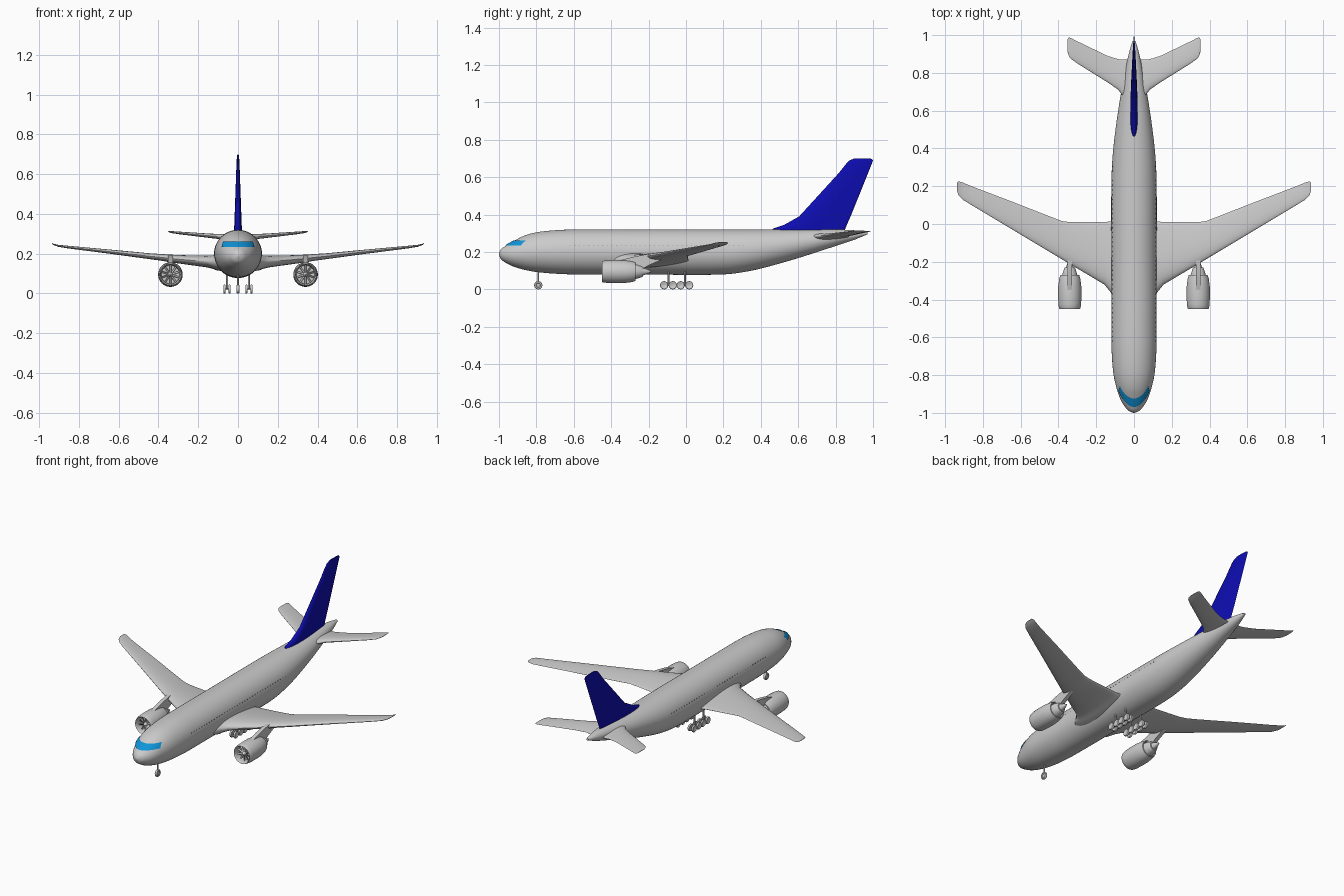
import bpy, bmesh, math
from mathutils import Matrix, Vector

if "Cube" in bpy.data.objects:
    bpy.data.objects.remove(bpy.data.objects["Cube"])


def material(name, rgb):
    m = bpy.data.materials.new(name)
    m.use_nodes = True
    m.diffuse_color = (*rgb, 1)
    m.node_tree.nodes["Principled BSDF"].inputs["Base Color"].default_value = (*rgb, 1)
    return m


GREY = material("light_grey", (0.6, 0.6, 0.6))
DARK = material("window_grey", (0.3, 0.3, 0.3))
BLUE = material("deep_blue", (0.004, 0.004, 0.45))
GLASS = material("sky_blue_glass", (0.005, 0.3, 0.7))


def finish(name, bm, mat, mirror=False, angle=40):
    bmesh.ops.recalc_face_normals(bm, faces=bm.faces[:])
    me = bpy.data.meshes.new(name)
    bm.to_mesh(me)
    bm.free()
    me.materials.append(mat)
    ob = bpy.data.objects.new(name, me)
    bpy.context.collection.objects.link(ob)
    if mirror:
        ob.modifiers.new("Mirror", 'MIRROR')
    bpy.ops.object.select_all(action='DESELECT')
    ob.select_set(True)
    bpy.context.view_layer.objects.active = ob
    bpy.ops.object.shade_smooth_by_angle(angle=math.radians(angle))
    return ob


def loft(bm, rings, caps=True):
    loops = [[bm.verts.new(p) for p in r] for r in rings]
    n = len(loops[0])
    for a, b in zip(loops, loops[1:]):
        for i in range(n):
            j = (i + 1) % n
            bm.faces.new((a[i], a[j], b[j], b[i]))
    if caps:
        bm.faces.new(loops[0])
        bm.faces.new(loops[-1])


def lathe(bm, profile, center, axis='Y', n=32):
    """Spin (radius, along) pairs round an axis through center."""
    rings = []
    for r, h in profile:
        ring = []
        for i in range(n):
            a = 2 * math.pi * i / n
            u, v = r * math.cos(a), r * math.sin(a)
            p = {'X': (h, u, v), 'Y': (u, h, v), 'Z': (u, v, h)}[axis]
            ring.append(Vector(center) + Vector(p))
        rings.append(ring)
    loft(bm, rings)


def airfoil(name, stations, mat, upright=False, mirror=False, n=28):
    """Stations are (span, leading y, trailing y, offset, thickness)."""
    bm = bmesh.new()
    rings = []
    for span, le, te, off, thick in stations:
        ring = []
        for i in range(n):
            a = 2 * math.pi * i / n
            c = (1 - math.cos(a)) / 2
            t = off + math.sin(a) * thick * 0.75 * (1 - 0.65 * c)
            y = le + c * (te - le)
            ring.append((t, y, span) if upright else (span, y, t))
        rings.append(ring)
    loft(bm, rings)
    return finish(name, bm, mat, mirror)


# Fuselage stations: y, bottom, top, half width
BODY = [(-1, .185, .195, .004), (-.99, .162, .214, .027), (-.965, .143, .232, .05),
        (-.93, .125, .253, .071), (-.87, .106, .285, .092), (-.8, .093, .305, .108),
        (-.7, .084, .316, .117), (-.6, .08, .32, .12), (-.2, .079, .32, .12),
        (.2, .08, .32, .12), (.35, .1, .32, .114), (.5, .138, .32, .098),
        (.65, .183, .32, .076), (.8, .232, .32, .049), (.9, .265, .316, .028),
        (.97, .294, .306, .008)]


def section(y):
    """Smoothly interpolated centre height, half height and half width."""
    k = max(i for i in range(len(BODY) - 1) if BODY[i][0] <= y or i == 0)
    p, q = BODY[k], BODY[k + 1]
    o, r = BODY[max(k - 1, 0)], BODY[min(k + 2, len(BODY) - 1)]
    d = q[0] - p[0]
    t = (y - p[0]) / d
    out = []
    for c in (1, 2, 3):
        m0 = (q[c] - o[c]) / (q[0] - o[0]) * d
        m1 = (r[c] - p[c]) / (r[0] - p[0]) * d
        out.append((2*t**3 - 3*t*t + 1) * p[c] + (t**3 - 2*t*t + t) * m0
                   + (3*t*t - 2*t**3) * q[c] + (t**3 - t*t) * m1)
    bot, top, w = out
    return (bot + top) / 2, (top - bot) / 2, w


bm = bmesh.new()
rings = []
for i in range(91):
    y = -1 + 1.97 * (i / 90) ** 1.5
    zc, h, w = section(y)
    rings.append([(w * math.cos(a), y, zc + h * math.sin(a))
                  for a in (2 * math.pi * k / 48 for k in range(48))])
loft(bm, rings)
finish("fuselage", bm, GREY)


# Cockpit glass laid over the nose
def nose_y(x, z):
    lo, hi = -1, -.7
    for _ in range(30):
        mid = (lo + hi) / 2
        zc, h, w = section(mid)
        if (x / w) ** 2 + ((z - zc) / h) ** 2 < 1:
            hi = mid
        else:
            lo = mid
    return hi


bm = bmesh.new()
rows = []
for j in range(5):
    z = .232 + .027 * j / 4
    wide = .081 - .008 * j / 4
    row = []
    for i in range(25):
        x = wide * (i / 12 - 1)
        row.append(bm.verts.new((x * 1.03, nose_y(x, z) - .004, z + .002)))
    rows.append(row)
for a, b in zip(rows, rows[1:]):
    for i in range(24):
        bm.faces.new((a[i], a[i + 1], b[i + 1], b[i]))
finish("cockpit_glass", bm, GLASS)

# Cabin windows
bm = bmesh.new()
for i in range(38):
    y = -.62 + .025 * i
    zc, h, w = section(y)
    x = w * math.sqrt(1 - ((.236 - zc) / h) ** 2)
    bmesh.ops.create_cube(bm, size=1, matrix=Matrix.Translation((x - .001, y, .236))
                          @ Matrix.Diagonal((.004, .006, .005, 1)))
finish("cabin_windows", bm, DARK, mirror=True)

# Wings, tailplanes and fin
airfoil("wings", [
    (.05, -.42, .015, .152, .075), (.105, -.40, .015, .155, .072),
    (.125, -.36, .013, .158, .062), (.155, -.322, .011, .161, .054),
    (.25, -.265, .01, .168, .043), (.34, -.212, .01, .176, .035),
    (.38, -.188, .015, .181, .031), (.44, -.152, .038, .187, .027),
    (.65, -.026, .12, .211, .019), (.86, .1, .2, .234, .012),
    (.905, .128, .219, .24, .009), (.928, .15, .226, .247, .006),
    (.937, .175, .22, .252, .003)], GREY, mirror=True)
airfoil("tailplanes", [
    (.01, .66, .87, .28, .034), (.06, .68, .87, .283, .029),
    (.085, .712, .873, .286, .024), (.14, .75, .89, .29, .02),
    (.3, .85, .967, .305, .012), (.335, .875, .985, .309, .009),
    (.345, .89, .988, .311, .006), (.351, .91, .98, .311, .003)], GREY, mirror=True)
airfoil("tail_fin", [
    (.29, .45, .84, 0, .036), (.325, .465, .852, 0, .036), (.345, .525, .86, 0, .034),
    (.39, .605, .88, 0, .031), (.62, .815, .973, 0, .016), (.67, .855, .993, 0, .012),
    (.69, .875, 1, 0, .01), (.70, .9, .988, 0, .006)], BLUE, upright=True)

# Engines: nacelle with a hollow intake, exhaust core, fan and pylon
EX, EZ = .34, .095
hub = (EX, 0, EZ)
bm = bmesh.new()
lathe(bm, [(.046, -.405), (.048, -.435), (.051, -.447), (.054, -.45), (.057, -.445),
           (.06, -.425), (.062, -.38), (.061, -.33), (.056, -.29), (.05, -.27),
           (.045, -.27), (.044, -.30)], hub)
lathe(bm, [(.044, -.31), (.04, -.27), (.031, -.24), (.026, -.23), (.02, -.23),
           (.012, -.205), (.002, -.185)], hub)
finish("engine_nacelles", bm, GREY, mirror=True)

bm = bmesh.new()
lathe(bm, [(.002, -.443), (.008, -.435), (.013, -.42), (.013, -.405)], hub, n=20)
for i in range(10):
    bmesh.ops.create_cube(bm, size=1, matrix=Matrix.Translation((EX, -.42, EZ))
                          @ Matrix.Rotation(2 * math.pi * i / 10, 4, 'Y')
                          @ Matrix.Translation((0, 0, .029))
                          @ Matrix.Rotation(math.radians(35), 4, 'Z')
                          @ Matrix.Diagonal((.009, .003, .038, 1)))
finish("engine_fans", bm, GREY, mirror=True)

bm = bmesh.new()
outline = [(-.37, .15), (-.29, .172), (-.2, .19), (-.08, .182), (-.14, .155),
           (-.2, .128), (-.25, .1), (-.34, .12)]
loft(bm, [[(EX + s, y, z) for y, z in outline] for s in (-.012, .012)])
finish("engine_pylons", bm, GREY, mirror=True)


# Landing gear
def wheel(bm, x, y, r, wide):
    lathe(bm, [(r * .45, -wide * .3), (r * .6, -wide * .5), (r * .9, -wide * .5),
               (r, -wide * .25), (r, wide * .25), (r * .9, wide * .5),
               (r * .6, wide * .5), (r * .45, wide * .3)], (x, y, r), 'X', 20)


bm = bmesh.new()
for y in (-.094, -.006):
    lathe(bm, [(.005, .022), (.005, .11)], (.055, y, 0), 'Z', 12)
    lathe(bm, [(.004, -.024), (.004, .024)], (.055, y, .022), 'Y', 10)
    for dy in (-.023, .023):
        lathe(bm, [(.003, -.014), (.003, .014)], (.055, y + dy, .022), 'X', 10)
        for dx in (-.013, .013):
            wheel(bm, .055 + dx, y + dy, .022, .011)
finish("main_landing_gear", bm, GREY, mirror=True)

bm = bmesh.new()
lathe(bm, [(.004, .022), (.004, .12)], (0, -.79, 0), 'Z', 12)
wheel(bm, 0, -.79, .022, .014)
finish("nose_landing_gear", bm, GREY)
